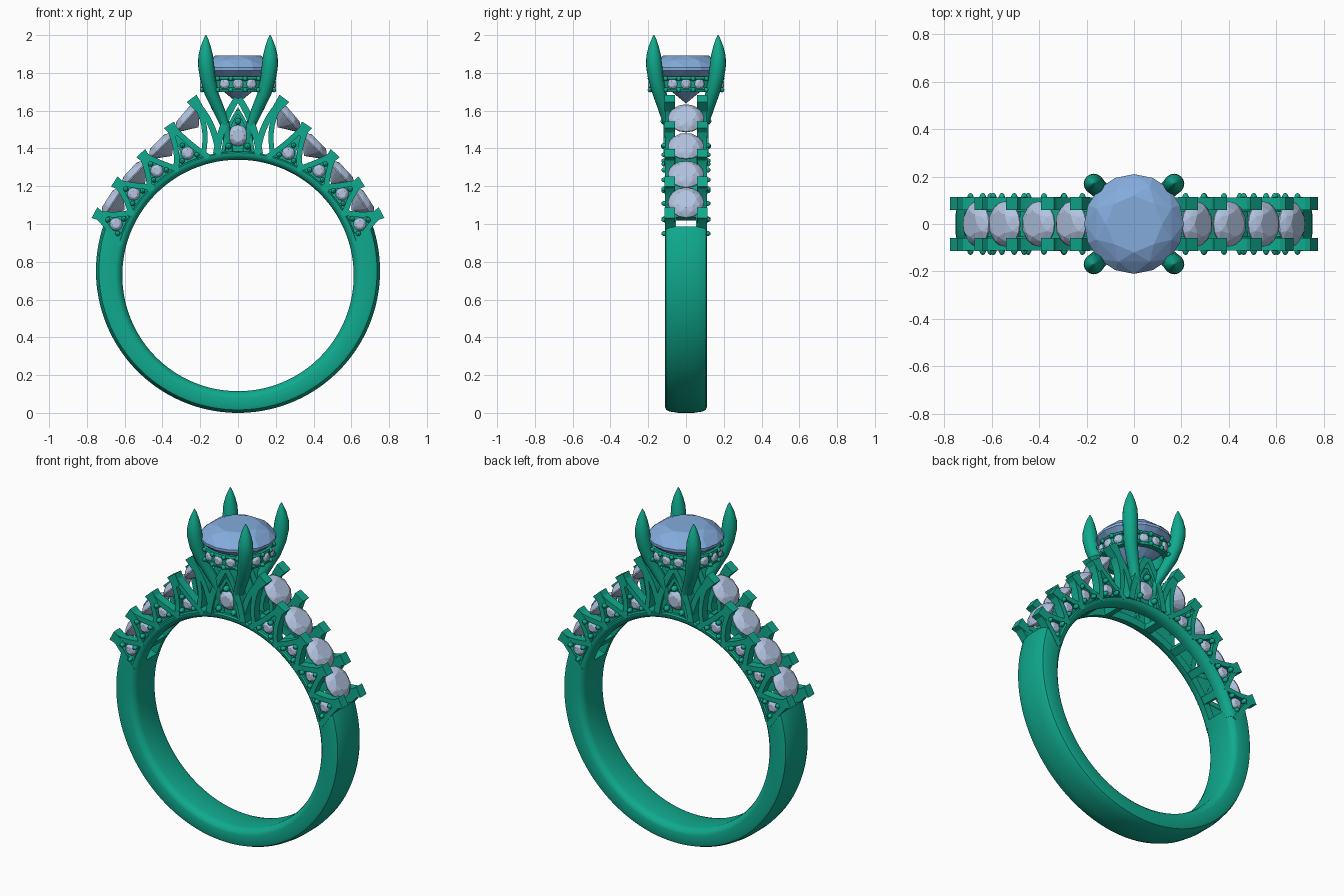
import bpy, bmesh, math
from mathutils import Vector, Matrix

if "Cube" in bpy.data.objects:
    bpy.data.objects.remove(bpy.data.objects["Cube"])

CZ, RI = 0.7275, 0.6125          # finger hole centre height and radius


def material(name, col):
    m = bpy.data.materials.new(name)
    m.diffuse_color = (*col, 1)
    m.use_nodes = True
    m.node_tree.nodes["Principled BSDF"].inputs["Base Color"].default_value = m.diffuse_color
    return m


METAL = material("teal_metal", (0.005, 0.40, 0.27))
BLUE = material("blue_gem", (0.23, 0.41, 0.72))
PALE = material("pale_gem", (0.45, 0.55, 0.75))


def finish(name, bm, mat, smooth=True):
    bmesh.ops.recalc_face_normals(bm, faces=bm.faces)
    me = bpy.data.meshes.new(name)
    bm.to_mesh(me)
    bm.free()
    ob = bpy.data.objects.new(name, me)
    bpy.context.collection.objects.link(ob)
    me.materials.append(mat)
    if smooth:
        bpy.ops.object.select_all(action='DESELECT')
        ob.select_set(True)
        bpy.context.view_layer.objects.active = ob
        bpy.ops.object.shade_smooth_by_angle(angle=math.radians(40))
    return ob


def pol(r, deg):
    a = math.radians(deg)
    return Vector((r * math.cos(a), CZ + r * math.sin(a)))


def bez(a, b, c, n=8):
    a, b, c = Vector(a), Vector(b), Vector(c)
    return [a * (1 - t) ** 2 + b * 2 * t * (1 - t) + c * t * t for t in (i / n for i in range(n + 1))]


def skin(bm, rings):
    """Bridge closed rings of points and cap both ends."""
    vs = [[bm.verts.new(p) for p in r] for r in rings]
    n = len(vs[0])
    for a, b in zip(vs, vs[1:]):
        for i in range(n):
            bm.faces.new((a[i], a[(i + 1) % n], b[(i + 1) % n], b[i]))
    bm.faces.new(vs[0])
    bm.faces.new(vs[-1])


def sweep(bm, section, a0, a1, n):
    """Sweep a (radius, y) section around the finger hole."""
    rings = []
    for i in range(n + 1):
        a = a0 + (a1 - a0) * i / n
        ring = []
        for r, y in section(a):
            p = pol(r, a)
            ring.append((p.x, y, p.y))
        rings.append(ring)
    skin(bm, rings)


def ribbon(bm, pts, w0, w1, sx, sy, y0=0.06, y1=0.112):
    """Flat bar following x-z points, mirrored by sx and sy."""
    rings = []
    for i, p in enumerate(pts):
        d = (pts[min(i + 1, len(pts) - 1)] - pts[max(i - 1, 0)]).normalized()
        nrm = Vector((-d.y, d.x)) * (w0 + (w1 - w0) * i / (len(pts) - 1)) / 2
        l, r = p + nrm, p - nrm
        rings.append([(sx * q.x, sy * y, q.y) for q, y in ((l, y0), (l, y1), (r, y1), (r, y0))])
    skin(bm, rings)


def plate(bm, pts, sx, sy, y0=0.062, y1=0.088):
    skin(bm, [[(sx * p[0], sy * y, p[1]) for p in pts] for y in (y0, y1)])


def bead(bm, loc, r, scale=(1, 1, 1)):
    bmesh.ops.create_uvsphere(bm, u_segments=10, v_segments=6, radius=r,
                              matrix=Matrix.Translation(loc) @ Matrix.Diagonal((*scale, 1)))


def gem(bm, loc, normal, r, crown, pav, n=8, table=0.57):
    """Round brilliant: facets come from the hull of a few rings."""
    m = Matrix.Translation(loc) @ Vector(normal).to_track_quat('Z', 'Y').to_matrix().to_4x4()
    pts = [(0, 0, -pav)]
    for rr, z, k, off in ((table, crown, n, 0), (0.82, crown * 0.62, n, 0.5), (1, 0, 2 * n, 0),
                          (1, -pav * 0.08, 2 * n, 0), (0.74, -pav * 0.34, n, 0.5)):
        for i in range(k):
            a = 2 * math.pi * (i + off) / k
            pts.append((r * rr * math.cos(a), r * rr * math.sin(a), z))
    tmp = bmesh.new()
    for p in pts:
        tmp.verts.new(m @ Vector(p))
    res = bmesh.ops.convex_hull(tmp, input=tmp.verts)
    junk = {g for g in res["geom_interior"] + res["geom_unused"] if isinstance(g, bmesh.types.BMVert)}
    bmesh.ops.delete(tmp, geom=list(junk), context='VERTS')
    me = bpy.data.meshes.new("tmp")
    tmp.to_mesh(me)
    tmp.free()
    bm.from_mesh(me)
    bpy.data.meshes.remove(me)


# Lower band: thicker at the sides, softly rounded section
def band_section(deg):
    a, R, d = math.radians(deg), 0.752, 0.0245
    ro = d * math.sin(a) + math.sqrt(R * R - (d * math.cos(a)) ** 2)
    half = [(RI, 0.07), (RI + 0.006, 0.09), (RI + 0.022, 0.106), (RI + 0.035, 0.11),
            (ro - 0.03, 0.11), (ro - 0.016, 0.105), (ro - 0.007, 0.085), (ro, 0.04)]
    return half + [(r, -y) for r, y in reversed(half)]


bm = bmesh.new()
sweep(bm, band_section, 160, 380, 100)
finish("band", bm, METAL)

# Upper open shank: front and back rails joined by rungs
bm = bmesh.new()
for s in (-1, 1):
    sec = [(RI, 0.052), (RI, 0.075), (RI + 0.008, 0.097), (RI + 0.022, 0.11),
           (0.65, 0.112), (0.657, 0.104), (0.657, 0.052)]
    sweep(bm, lambda a: [(r, s * y) for r, y in sec], 16, 164, 70)
finish("shoulder_rails", bm, METAL)
bm = bmesh.new()
for a in (30.3, 44.5, 59, 77, 103, 121, 135.5, 149.7):
    sweep(bm, lambda _: [(0.616, 0.06), (0.652, 0.06), (0.652, -0.06), (0.616, -0.06)], a - 2, a + 2, 2)
finish("shank_rungs", bm, METAL)

# Pointed arches with prong tips, small set stones and beads
TIPS = [(0.76, 1.06), (0.655, 1.225), (0.515, 1.375), (0.365, 1.525), (0.245, 1.665)]
TIPS = [Vector(t) for t in TIPS]
STONE_ANGLES = [22.8, 38, 52.2, 67.6]
arches, plates, beads, smalls = (bmesh.new() for _ in range(4))
for sy in (-1, 1):
    for sx in (-1, 1):
        for tip, a in zip(TIPS, STONE_ANGLES):
            base = pol(0.70, a)
            d = (tip - base).normalized()
            side = Vector((-d.y, d.x))
            for k in (-1, 1):
                ribbon(arches, bez(pol(0.645, a + 8.5 * k), base + d * 0.025 + side * 0.034 * k,
                                   tip - d * 0.03 + side * 0.012 * k), 0.03, 0.028, sx, sy)
                b = pol(0.675, a + 3.6 * k)
                bead(beads, (sx * b.x, sy * 0.11, b.y), 0.014, (1, 1.5, 1))
            b = base + d * 0.05
            bead(beads, (sx * b.x, sy * 0.11, b.y), 0.014, (1, 1.5, 1))
            ribbon(arches, [tip - d * 0.07, tip - d * 0.03, tip], 0.042, 0.064, sx, sy, 0.058, 0.114)
            plate(plates, [pol(0.65, a - 7), pol(0.65, a + 7), base + d * 0.03 + side * 0.03,
                           tip - d * 0.04, base + d * 0.03 - side * 0.03], sx, sy)
            gem(smalls, (sx * base.x, sy * 0.096, base.y), (0, sy, 0), 0.034, 0.016, 0.03)
        # uppermost prong arms flowing into the centre arch
        tip = TIPS[4]
        d = Vector((0.6, 0.8))
        ribbon(arches, bez((0.10, 1.37), (0.13, 1.56), tip - d * 0.02), 0.034, 0.03, sx, sy)
        ribbon(arches, bez((0.185, 1.36), (0.15, 1.53), tip - d * 0.02), 0.026, 0.03, sx, sy)
        ribbon(arches, [tip - d * 0.07, tip], 0.045, 0.064, sx, sy, 0.058, 0.114)
        # centre arch half
        ribbon(arches, bez((0.115, 1.37), (0.085, 1.55), (0.004, 1.665), 10), 0.036, 0.034, sx, sy, 0.06, 0.118)
        ribbon(arches, bez((0.078, 1.38), (0.07, 1.50), (0.0, 1.60), 10), 0.018, 0.018, sx, sy, 0.06, 0.108)
        bead(beads, (sx * 0.05, sy * 0.11, 1.412), 0.017, (1, 1.4, 1))
    plate(plates, [(-0.09, 1.37), (0.09, 1.37), (0.065, 1.5), (0, 1.62), (-0.065, 1.5)], 1, sy)
    bead(beads, (0, sy * 0.11, 1.543), 0.018, (1, 1.4, 1))
    gem(smalls, (0, sy * 0.096, 1.468), (0, sy, 0), 0.056, 0.022, 0.035)
finish("gothic_arches", arches, METAL)
finish("arch_backplates", plates, METAL)
finish("setting_beads", beads, METAL)
finish("arch_stones", smalls, PALE, False)

# Shoulder stones between prong pairs
bm = bmesh.new()
for sx in (-1, 1):
    for p, q in zip(TIPS, TIPS[1:]):
        t = (q - p).normalized()
        n = Vector((t.y, -t.x))
        c = (p + q) / 2 - n * 0.052
        gem(bm, (sx * c.x, 0, c.y), (sx * n.x, 0, n.y), 0.095, 0.034, 0.075)
finish("shoulder_stones", bm, PALE, False)

# Centre stone
bm = bmesh.new()
gem(bm, (0, 0, 1.828), (0, 0, 1), 0.21, 0.064, 0.19)
finish("centre_stone", bm, BLUE, False)

# Halo collar under the centre stone with its stones and beads
bm = bmesh.new()
N = 48
prof = [(0.158, 1.70), (0.19, 1.70), (0.194, 1.712), (0.184, 1.722),
        (0.184, 1.76), (0.194, 1.768), (0.19, 1.782), (0.165, 1.782)]
rows = [[bm.verts.new((r * math.cos(2 * math.pi * i / N), r * math.sin(2 * math.pi * i / N), z))
         for r, z in prof] for i in range(N)]
for i in range(N):
    a, b = rows[i], rows[(i + 1) % N]
    for j in range(len(prof)):
        k = (j + 1) % len(prof)
        bm.faces.new((a[j], b[j], b[k], a[k]))
stones = bmesh.new()
for i in range(16):
    a = 2 * math.pi * i / 16
    gem(stones, (0.188 * math.cos(a), 0.188 * math.sin(a), 1.741), (math.cos(a), math.sin(a), 0), 0.028, 0.013, 0.02)
    a += math.pi / 16
    for z in (1.71, 1.77):
        bead(bm, (0.194 * math.cos(a), 0.194 * math.sin(a), z), 0.013)
finish("halo_collar", bm, METAL)
finish("halo_stones", stones, PALE, False)

# Four claws holding the centre stone
CLAW = [(0.045, 0.08, 1.38, 0.02), (0.065, 0.09, 1.52, 0.028), (0.105, 0.115, 1.61, 0.034),
        (0.14, 0.14, 1.69, 0.038), (0.16, 0.16, 1.77, 0.041), (0.169, 0.169, 1.84, 0.043),
        (0.171, 0.171, 1.89, 0.039), (0.171, 0.171, 1.94, 0.027), (0.17, 0.17, 1.98, 0.012),
        (0.17, 0.17, 2.0, 0.002)]
for sx, xn in ((-1, "left"), (1, "right")):
    for sy, yn in ((-1, "front"), (1, "back")):
        bm = bmesh.new()
        skin(bm, [[(sx * x + r * math.cos(k * math.pi / 8), sy * y + r * math.sin(k * math.pi / 8), z)
                   for k in range(16)] for x, y, z, r in CLAW])
        finish(f"claw_{yn}_{xn}", bm, METAL)
